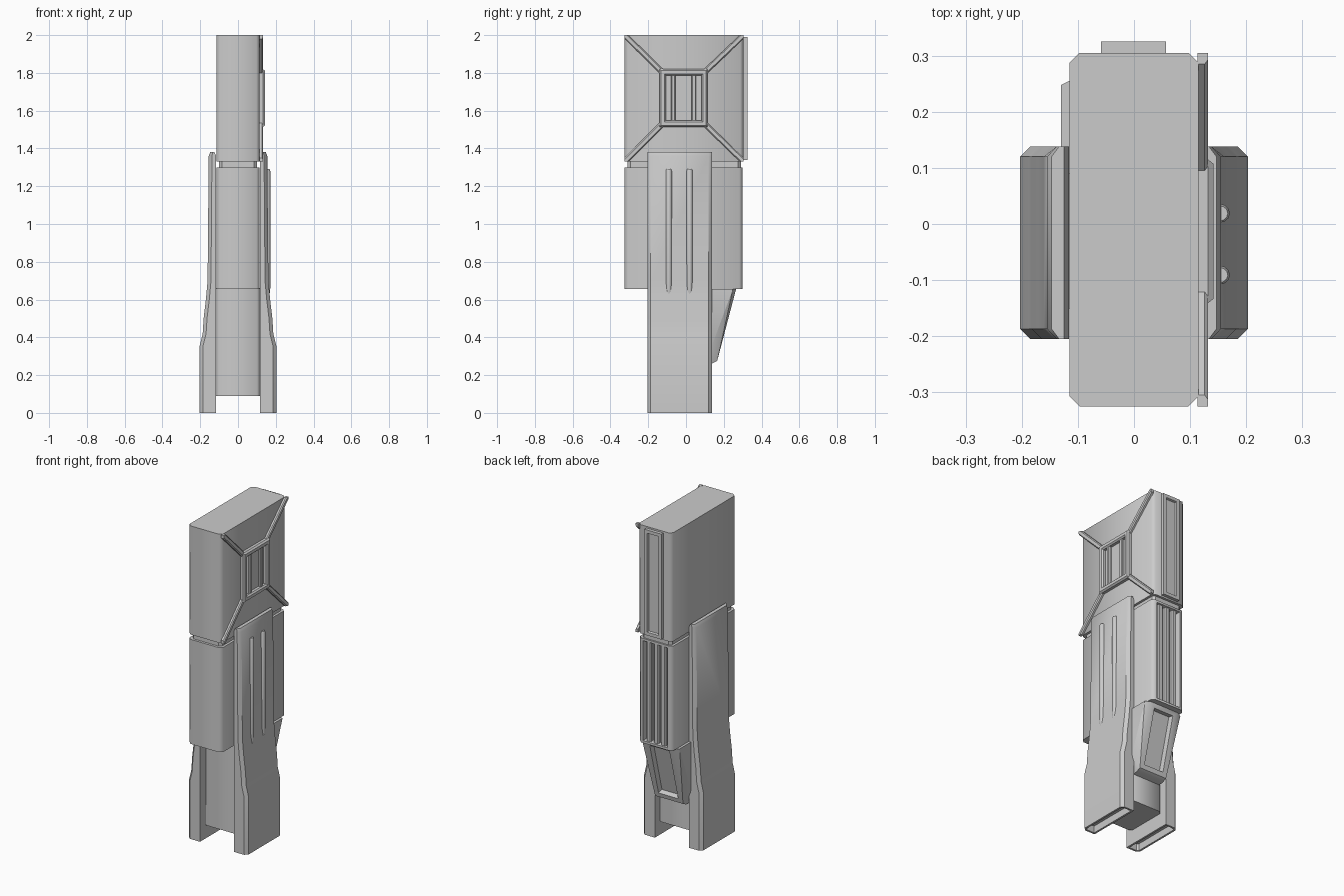
import bpy, bmesh, math
from mathutils import Vector

if "Cube" in bpy.data.objects:
    bpy.data.objects.remove(bpy.data.objects["Cube"])


def finish(name, bm, angle=30):
    bmesh.ops.recalc_face_normals(bm, faces=bm.faces[:])
    me = bpy.data.meshes.new(name)
    bm.to_mesh(me)
    bm.free()
    ob = bpy.data.objects.new(name, me)
    bpy.context.collection.objects.link(ob)
    bpy.ops.object.select_all(action='DESELECT')
    ob.select_set(True)
    bpy.context.view_layer.objects.active = ob
    bpy.ops.object.shade_smooth_by_angle(angle=math.radians(angle))
    return ob


def loft(sections):
    """Skin a stack of equal-length closed sections, capped at both ends."""
    bm = bmesh.new()
    rings = [[bm.verts.new(p) for p in s] for s in sections]
    n = len(rings[0])
    for a, b in zip(rings, rings[1:]):
        for i in range(n):
            j = (i + 1) % n
            bm.faces.new((a[i], a[j], b[j], b[i]))
    bm.faces.new(rings[0])
    bm.faces.new(rings[-1])
    bmesh.ops.recalc_face_normals(bm, faces=bm.faces[:])
    return bm


def chamfer_box(x0, x1, y0, y1, z0, z1, c=0.0):
    """Box whose four vertical edges are chamfered by c."""
    if c:
        xy = [(x0 + c, y0), (x1 - c, y0), (x1, y0 + c), (x1, y1 - c),
              (x1 - c, y1), (x0 + c, y1), (x0, y1 - c), (x0, y0 + c)]
    else:
        xy = [(x0, y0), (x1, y0), (x1, y1), (x0, y1)]
    return loft([[(x, y, z) for x, y in xy] for z in (z0, z1)])


def recess(bm, direction, width, depth, lip=0.004):
    """Sink a framed recess into the face that looks most along direction."""
    bm.normal_update()
    d = Vector(direction)
    f = max(bm.faces, key=lambda f: f.normal.dot(d))
    n = f.normal.copy()
    bmesh.ops.inset_region(bm, faces=[f], thickness=width, use_even_offset=True)
    bmesh.ops.inset_region(bm, faces=[f], thickness=lip, use_even_offset=True)
    bmesh.ops.translate(bm, verts=f.verts[:], vec=-n * depth)


# Upper block, with raised and sunken back panel
finish("upper_block", chamfer_box(-0.115, 0.115, -0.325, 0.305, 1.33, 2.0, 0.018), 50)
bm = chamfer_box(-0.059, 0.057, 0.29, 0.325, 1.34, 1.99)
recess(bm, (0, 1, 0), 0.02, 0.012)
finish("upper_back_panel", bm)

# Square vent frame on the right face
bm = bmesh.new()
hy, hz, cy, cz = 0.128, 0.153, -0.013, 1.667
loops = []
for x, d in ((0.11, 0), (0.132, 0), (0.142, 0.008), (0.142, 0.026), (0.134, 0.034), (0.117, 0.034)):
    loops.append([bm.verts.new((x, cy + sy * (hy - d), cz + sz * (hz - d)))
                  for sy, sz in ((-1, -1), (1, -1), (1, 1), (-1, 1))])
for a, b in zip(loops, loops[1:]):
    for i in range(4):
        j = (i + 1) % 4
        bm.faces.new((a[i], a[j], b[j], b[i]))
bm.faces.new(loops[-1])
bm.faces.new(loops[0])
finish("vent_frame", bm)
for i, y in enumerate((-0.068, 0.042)):
    finish(f"vent_bar_{i}", chamfer_box(0.113, 0.134, y - 0.012, y + 0.012, 1.54, 1.795, 0.005))

# Diagonal ribs from the block corners to the vent frame
for i, (y, z) in enumerate(((-0.325, 1.33), (0.305, 1.33), (0.305, 2.0), (-0.325, 2.0))):
    sy, sz = math.copysign(1, cy - y), math.copysign(1, cz - z)
    fy, fz, w = cy - sy * (hy - 0.005), cz - sz * (hz - 0.005), 0.02

    def outline(x, w):
        return [(x, y, z), (x, y + sy * w, z), (x, fy + sy * w, fz),
                (x, fy, fz + sz * w), (x, y, z + sz * w)]
    finish(f"diagonal_rib_{i}", loft([outline(0.113, w), outline(0.126, w), outline(0.132, w * 0.6)]))

# Neck gap between the blocks
finish("neck", chamfer_box(-0.10, 0.10, -0.31, 0.29, 1.29, 1.34, 0.015))

# Middle block with slatted back
bm = chamfer_box(-0.115, 0.115, -0.325, 0.30, 0.655, 1.30, 0.018)
recess(bm, (0, 1, 0), 0.014, 0.03)
finish("middle_block", bm, 50)
for i in range(3):
    x = (i - 1) * 0.05
    finish(f"back_slat_{i}", chamfer_box(x - 0.016, x + 0.016, 0.265, 0.294, 0.672, 1.283, 0.006))

# Lower core between the side plates
finish("lower_core", chamfer_box(-0.116, 0.116, -0.165, 0.105, 0.09, 0.66, 0.015), 50)

# Sloped wedge behind the core, with a sunken panel
bm = bmesh.new()
for s in (-1, 1):
    for x, y, z in ((0.13, -0.02, 0.655), (0.13, 0.248, 0.655), (0.13, 0.135, 0.35),
                    (0.13, -0.02, 0.35), (0.095, 0.265, 0.655), (0.095, 0.165, 0.275),
                    (0.095, 0.135, 0.26), (0.095, -0.02, 0.26)):
        bm.verts.new((s * x, y, z))
bmesh.ops.convex_hull(bm, input=bm.verts[:])
bmesh.ops.dissolve_limit(bm, angle_limit=0.02, verts=bm.verts[:], edges=bm.edges[:])
recess(bm, (0, 0.96, -0.26), 0.028, 0.03)
finish("rear_wedge", bm)

# Side plates: flared feet, chamfered outer edges, hollow soles
y0, y1, c = -0.205, 0.138, 0.018
steps = [(0, 0.203), (0.355, 0.203), (0.42, 0.187), (0.5, 0.182), (0.6, 0.17),
         (0.7, 0.161), (1.36, 0.155), (1.38, 0.147)]
for side, s in (("left", -1), ("right", 1)):
    sections = []
    for z, xo in steps:
        k = min(c, (xo - 0.117) * 0.45)
        xi = 0.125 if z > 1.37 else 0.116
        sections.append([(s * x, y, z) for x, y in (
            (xi, y0), (xo - k, y0), (xo, y0 + c), (xo, y1 - c), (xo - k, y1), (xi, y1))])
    bm = loft(sections)
    recess(bm, (0, 0, -1), 0.012, 0.04)
    finish(f"{side}_side_plate", bm, 40)

# Two rounded ribs on the right plate, tapering at the bottom
for i, y in enumerate((-0.091, 0.019)):
    rings = []
    for z, r in ((0.595, 0.35), (0.62, 0.75), (0.66, 1), (1.28, 1), (1.29, 0.8)):
        rings.append([(0.152 + 0.019 * r * math.cos(a), y + 0.017 * r * math.sin(a), z)
                      for a in (k * math.pi / 6 for k in range(12))])
    finish(f"plate_rib_{i}", loft(rings), 40)
